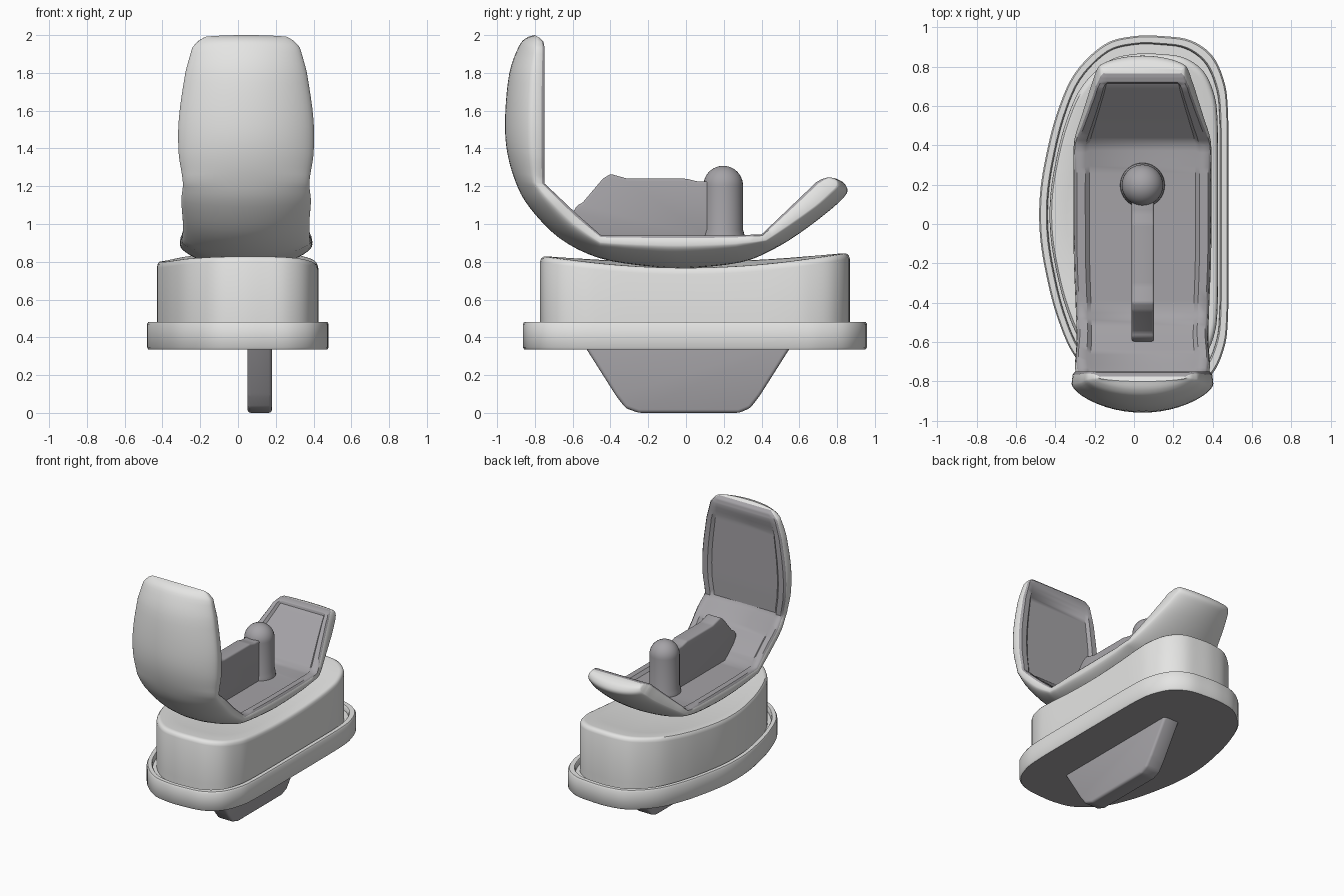
import bpy, bmesh, math
from mathutils import Vector

if "Cube" in bpy.data.objects:
    bpy.data.objects.remove(bpy.data.objects["Cube"])


def material(name, *rgb):
    m = bpy.data.materials.new(name)
    m.diffuse_color = (*rgb, 1)
    m.use_nodes = True
    m.node_tree.nodes["Principled BSDF"].inputs["Base Color"].default_value = m.diffuse_color
    return m


LIGHT = material("polished light grey", .78, .78, .77)
DARK = material("matte dark grey", .375, .365, .385)


def finish(bm, name, mats, angle=35):
    bmesh.ops.recalc_face_normals(bm, faces=bm.faces)
    me = bpy.data.meshes.new(name)
    bm.to_mesh(me)
    bm.free()
    ob = bpy.data.objects.new(name, me)
    bpy.context.collection.objects.link(ob)
    for m in mats:
        me.materials.append(m)
    bpy.ops.object.select_all(action='DESELECT')
    bpy.context.view_layer.objects.active = ob
    ob.select_set(True)
    bpy.ops.object.shade_smooth_by_angle(angle=math.radians(angle))
    return ob


def loft(rings, dark=lambda i: False, caps=(0, 0)):
    """Skin closed rings of equal length; dark(i) picks the second material per column."""
    bm = bmesh.new()
    vs = [[bm.verts.new(p) for p in r] for r in rings]
    n = len(vs[0])
    for a, b in zip(vs, vs[1:]):
        for i in range(n):
            j = (i + 1) % n
            f = bm.faces.new((a[i], a[j], b[j], b[i]))
            f.material_index = int(dark(i))
    for r, c in zip((vs[0], vs[-1]), caps):
        bm.faces.new(r).material_index = c
    return bm


def spline(p, n, closed=False):
    """Catmull-Rom through points of any dimension."""
    out, m = [], len(p)
    for i in range(m if closed else m - 1):
        q = [p[k % m] if closed else p[min(max(k, 0), m - 1)] for k in range(i - 1, i + 3)]
        for s in range(n):
            t = s / n
            out.append(tuple(0.5 * (2 * b + (c - a) * t + (2 * a - 5 * b + 4 * c - d) * t * t
                                    + (3 * b - a - 3 * c + d) * t ** 3) for a, b, c, d in zip(*q)))
    return out if closed else out + [tuple(p[-1])]


# D-shaped outline shared by tray and insert
half = [(.48, 0), (.48, .3), (.477, .53), (.46, .67), (.40, .805), (.29, .885), (.15, .907),
        (0, .907), (-.15, .865), (-.30, .72), (-.39, .52), (-.447, .3), (-.478, .1)]
outline = spline(half + [(x, -y) for x, y in half[:0:-1]], 5, True)
CY = 0.047


def ring(sx, sy, z):
    pts = [(x * sx, y * sy + CY) for x, y in outline]
    return [(x, y, z(x, y) if callable(z) else z) for x, y in pts]


# Tray with raised lip and dark underside
bm = loft([ring(.985, .99, .335), ring(1, 1, .347), ring(1, 1, .47), ring(.985, .992, .482),
           ring(.925, .96, .482), ring(.912, .953, .472), ring(.91, .952, .445)], caps=(1, 0))
finish(bm, "base_tray", (LIGHT, DARK), 50)

# Dished insert, slightly higher along its curved side
dish = lambda x, y: 0.768 + 0.113 * y * y + .035 * max(0, -x / .42) ** 2
rings = [ring(.89, .90, .44), ring(.89, .90, .50)]
for s, drop in ((1, .035), (.992, .016), (.975, .004), (.95, 0), (.8, 0), (.6, 0), (.4, 0), (.2, 0), (.02, 0)):
    rings.append(ring(.89 * s, .90 * s, lambda x, y, d=drop: dish(x, y) - d))
finish(loft(rings), "bearing_insert", (LIGHT,), 40)


def plate(name, profile, x0, x1, bevel):
    """Extrude a y-z profile along x and round its edges."""
    bm = bmesh.new()
    f = bm.faces.new([bm.verts.new((x0, y, z)) for y, z in profile])
    r = bmesh.ops.extrude_face_region(bm, geom=[f])
    bmesh.ops.translate(bm, verts=[v for v in r["geom"] if isinstance(v, bmesh.types.BMVert)],
                        vec=(x1 - x0, 0, 0))
    bmesh.ops.recalc_face_normals(bm, faces=bm.faces)
    bmesh.ops.bevel(bm, geom=bm.edges[:], offset=bevel, segments=3, profile=.5, affect='EDGES')
    return finish(bm, name, (DARK,), 40)


# Keel under the tray
plate("keel", [(-.56, .39), (-.37, .09), (-.32, .025), (-.25, 0), (.28, 0), (.34, .025), (.39, .09), (.58, .39)],
      .05, .18, .018)

# Curved runner: outer y,z / half width / inner y,z
st = [(-.80, 2.0, .22, -.775, 1.985), (-.845, 1.985, .25, -.755, 1.965), (-.885, 1.94, .285, -.748, 1.93),
      (-.935, 1.80, .322, -.748, 1.80), (-.957, 1.58, .356, -.748, 1.55), (-.95, 1.40, .357, -.748, 1.36),
      (-.905, 1.23, .335, -.75, 1.215), (-.83, 1.09, .343, -.67, 1.14), (-.67, .925, .335, -.57, 1.045),
      (-.46, .82, .338, -.45, .94), (-.2, .776, .348, -.2, .94), (0, .766, .35, 0, .94),
      (.29, .797, .35, .25, .94), (.46, .865, .347, .40, .945), (.6, .95, .31, .50, 1.04),
      (.74, 1.055, .268, .61, 1.145), (.825, 1.13, .24, .69, 1.222), (.855, 1.175, .225, .72, 1.238),
      (.835, 1.218, .215, .745, 1.245), (.795, 1.24, .20, .765, 1.247)]
CX, SUB = 0.043, 4
outer = spline([s[:3] for s in st], SUB)
inner = []
for a, b in zip(st, st[1:]):
    inner += [tuple(u + (v - u) * k / SUB for u, v in zip(a[3:], b[3:])) for k in range(SUB)]
inner.append(st[-1][3:])

NU = 24
rings = []
for k, ((yo, zo, hw), (yi, zi)) in enumerate(zip(outer, inner)):
    d = Vector((0, yo - yi, zo - zi))
    base = Vector((CX, yi, zi))
    full = .30 + .25 * min(1, max(0, yo - .35) / .4)     # blunter edges towards the back tip
    r = []
    for i in range(NU + 1):      # convex outer skin
        a = -math.pi / 2 + math.pi * i / NU
        u = math.sin(a)
        c = 1 - full
        r.append(base + Vector((u * hw, 0, 0)) + d * (full + c * (.6 * math.cos(a) + .4 * (1 - u * u))))
    # inner skin with a raised border around a shallow pocket
    t = min(k, len(outer) - 1 - k)
    pocket = 0 if t < 9 else min(1, (t - 8) / 3) * .02 / d.length
    for u, h in ((.985, .08), (.95, 0), (.83, 0), (.77, pocket), (-.77, pocket), (-.83, 0), (-.95, 0), (-.985, .08)):
        r.append(base + Vector((u * hw, 0, 0)) + d * h)
    rings.append(r)
finish(loft(rings, lambda i: NU + 1 <= i <= NU + 7), "curved_runner", (LIGHT, DARK), 42)

# Fin along the runner floor
plate("runner_fin", [(-.50, .90), (-.60, 1.06), (-.575, 1.10), (-.55, 1.11), (-.44, 1.24), (-.40, 1.265), (-.31, 1.24),
                     (.0, 1.24), (.06, 1.225), (.17, 1.225), (.17, .90)], -.012, .102, .012)

# Round-topped peg, turned around its axis
prof = [(.115, .90), (.112, .945), (.105, .97)]
prof += [(.105 * math.cos(a), 1.203 + .105 * math.sin(a)) for a in (math.radians(88 * i / 10) for i in range(11))]
rings = [[(CX + r * math.cos(2 * math.pi * i / 32), .197 + r * math.sin(2 * math.pi * i / 32), z)
          for i in range(32)] for r, z in prof]
finish(loft(rings), "runner_peg", (DARK,), 40)
